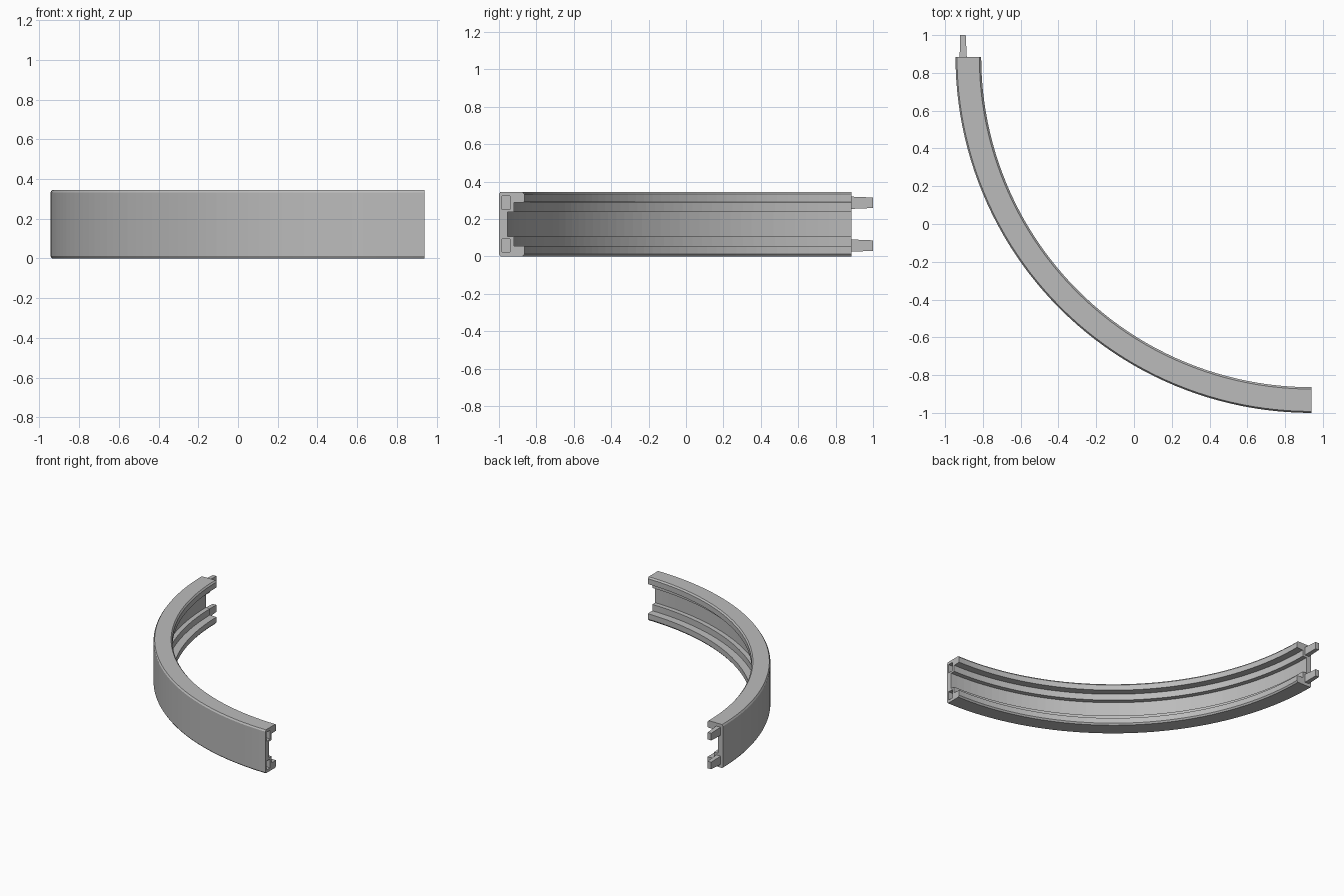
import bpy, bmesh, math
from mathutils import Vector

cube = bpy.data.objects.get("Cube")
if cube:
    bpy.data.objects.remove(cube, do_unlink=True)

CX, CY = 0.94, 0.885      # centre of the curve
R = 1.885                 # outer radius
H = 0.345                 # rail height
SEGMENTS = 48
PEG_Z = (0.058, H - 0.058)

grey = bpy.data.materials.new("plain grey")
grey.use_nodes = True
grey.diffuse_color = (0.5, 0.5, 0.5, 1)
grey.node_tree.nodes["Principled BSDF"].inputs["Base Color"].default_value = (0.5, 0.5, 0.5, 1)


def finish(name, bm):
    bmesh.ops.recalc_face_normals(bm, faces=bm.faces)
    mesh = bpy.data.meshes.new(name)
    bm.to_mesh(mesh)
    bm.free()
    mesh.materials.append(grey)
    obj = bpy.data.objects.new(name, mesh)
    bpy.context.collection.objects.link(obj)
    return obj


def tapered_block(name, start, end):
    """Join two rectangles, each given as (centre, half size vector)."""
    bm = bmesh.new()
    rings = []
    for centre, half in (start, end):
        flat = [i for i in range(3) if half[i] == 0][0]
        a, b = [i for i in range(3) if i != flat]
        ring = []
        for sa, sb in ((-1, -1), (1, -1), (1, 1), (-1, 1)):
            p = Vector(centre)
            p[a] += sa * half[a]
            p[b] += sb * half[b]
            ring.append(bm.verts.new(p))
        rings.append(ring)
        bm.faces.new(ring)
    for i in range(4):
        j = (i + 1) % 4
        bm.faces.new((rings[0][i], rings[0][j], rings[1][j], rings[1][i]))
    return finish(name, bm)


# Curved channel: lower half of the section (depth from outside, z), mirrored upwards
half_section = [(0, 0.012), (0.008, 0), (0.126, 0), (0.136, 0.012), (0.136, 0.055),
                (0.08, 0.057), (0.08, 0.107), (0.045, 0.108)]
section = half_section + [(d, H - z) for d, z in reversed(half_section)]

bm = bmesh.new()
rings = []
for s in range(SEGMENTS + 1):
    t = math.pi + s / SEGMENTS * math.pi / 2
    rings.append([bm.verts.new((CX + (R - d) * math.cos(t), CY + (R - d) * math.sin(t), z))
                  for d, z in section])
for r0, r1 in zip(rings, rings[1:]):
    for i in range(len(section)):
        j = (i + 1) % len(section)
        bm.faces.new((r0[i], r0[j], r1[j], r1[i]))
bm.faces.new(rings[0])
bm.faces.new(rings[-1])
rail = finish("curved_rail", bm)

# Sockets cut into the right-hand end
cutters = []
for z in PEG_Z:
    y = CY - R + 0.038
    cutter = tapered_block("socket_cutter", ((CX + 0.02, y, z), (0, 0.022, 0.035)),
                           ((CX - 0.13, y, z), (0, 0.022, 0.035)))
    cutter.hide_render = True
    mod = rail.modifiers.new("socket", 'BOOLEAN')
    mod.operation = 'DIFFERENCE'
    mod.solver = 'EXACT'
    mod.object = cutter
    cutters.append(cutter)

# Bake the cuts and drop the cutters
bpy.context.view_layer.update()
cut_mesh = bpy.data.meshes.new_from_object(rail.evaluated_get(bpy.context.evaluated_depsgraph_get()))
rail.modifiers.clear()
rail.data = cut_mesh
for cutter in cutters:
    bpy.data.objects.remove(cutter, do_unlink=True)

# Connecting pegs on the far end
for name, z in zip(("lower_peg", "upper_peg"), PEG_Z):
    tapered_block(name, ((CX - R + 0.041, CY - 0.005, z), (0.019, 0, 0.033)),
                  ((CX - R + 0.039, 1.0, z), (0.015, 0, 0.028)))
